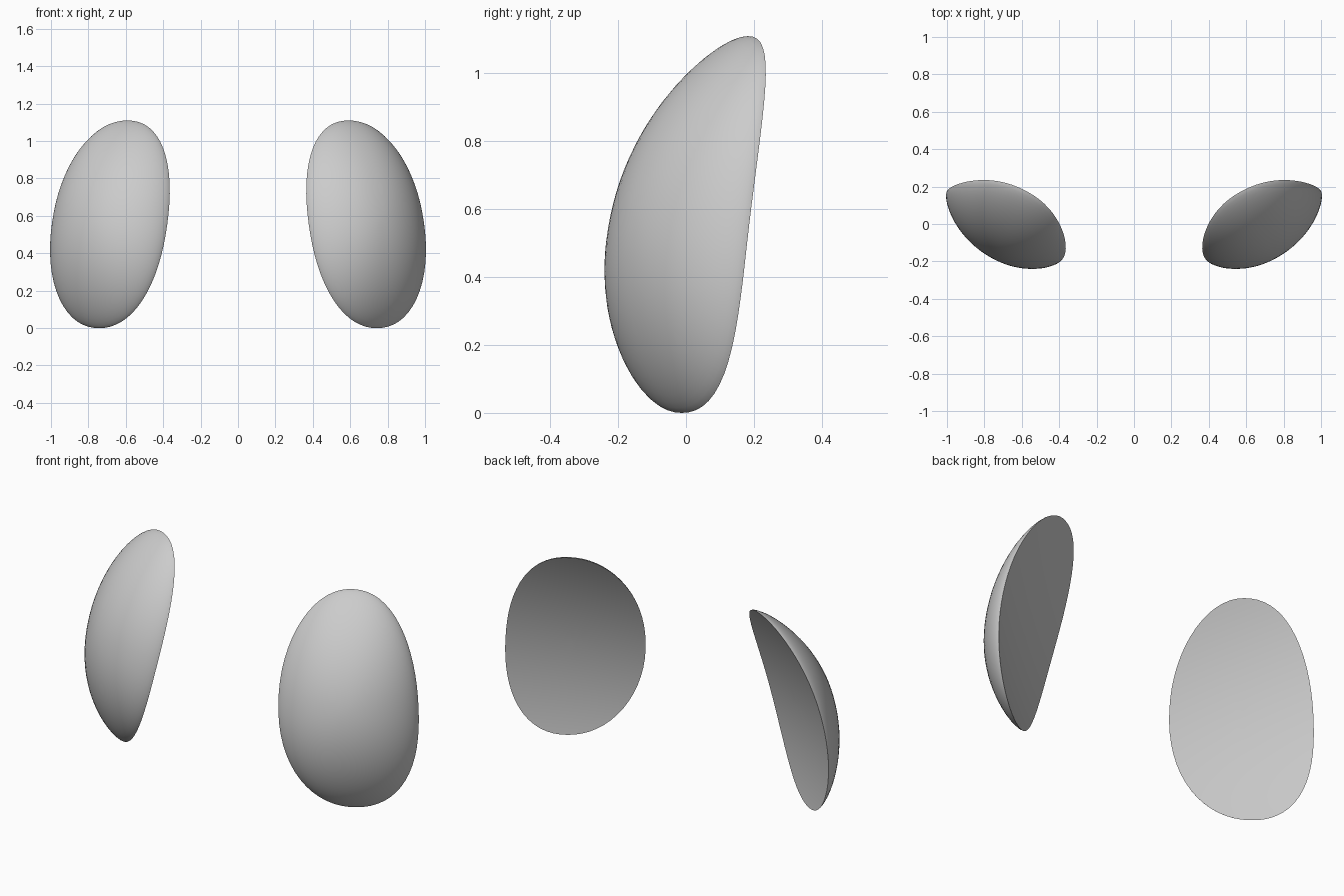
import bpy, bmesh
from math import sin, cos, pi, sqrt

if "Cube" in bpy.data.objects:
    bpy.data.objects.remove(bpy.data.objects["Cube"])

SEGS, RINGS = 64, 16
CX, CZ = 0.685, 0.555           # centre of one lens, seen from the front
HALF_W, HALF_H = 0.316, 0.555   # half size of its outline
LEAN = -0.24                    # sideways lean of the oval
SQUARE = 2.15                   # 2 = plain oval, higher = fuller corners
BULGE = 0.172                   # height of the front dome
NORMAL = (0.51, -0.83, 0.22)    # direction the dome faces


def back_point(r, t):
    """Point on the hollow back at radius r (0..1) and angle t."""
    c, s = cos(t), sin(t)
    k = r / (abs(c) ** SQUARE + abs(s) ** SQUARE) ** (1 / SQUARE)
    v = k * s
    x = HALF_W * (LEAN * v + sqrt(1 - LEAN ** 2) * k * c) - 0.018 * v * v
    z = HALF_H * v
    y = -0.012 + 0.60 * x + 0.255 * z + 0.33 * z * z - 0.14 * x * z + 0.15 * x * x
    return CX + x, y, CZ + z


def front_point(r, t):
    """Back point pushed out along the dome direction."""
    h = BULGE * max(0.0, 1 - r * r) ** 0.7
    return tuple(p + h * n for p, n in zip(back_point(r, t), NORMAL))


def make_lens(name, side):
    bm = bmesh.new()

    def add(p):
        return bm.verts.new((side * p[0], p[1], p[2]))

    angles = [2 * pi * i / SEGS for i in range(SEGS)]
    rim = [add(back_point(1, t)) for t in angles]
    # front dome and hollow back share the rim
    for surface in (front_point, back_point):
        outer = rim
        for k in range(1, RINGS):
            r = cos(pi / 2 * k / RINGS)
            ring = [add(surface(r, t)) for t in angles]
            for i in range(SEGS):
                j = (i + 1) % SEGS
                bm.faces.new((outer[i], outer[j], ring[j], ring[i]))
            outer = ring
        tip = add(surface(0, 0))
        for i in range(SEGS):
            bm.faces.new((outer[i], outer[(i + 1) % SEGS], tip))
    bmesh.ops.recalc_face_normals(bm, faces=bm.faces)
    mesh = bpy.data.meshes.new(name)
    bm.to_mesh(mesh)
    bm.free()
    obj = bpy.data.objects.new(name, mesh)
    bpy.context.collection.objects.link(obj)
    # smooth surfaces, sharp rim
    bpy.ops.object.select_all(action='DESELECT')
    obj.select_set(True)
    bpy.context.view_layer.objects.active = obj
    bpy.ops.object.shade_smooth_by_angle(angle=0.6)
    return obj


make_lens("right_eye_lens", 1)
make_lens("left_eye_lens", -1)
